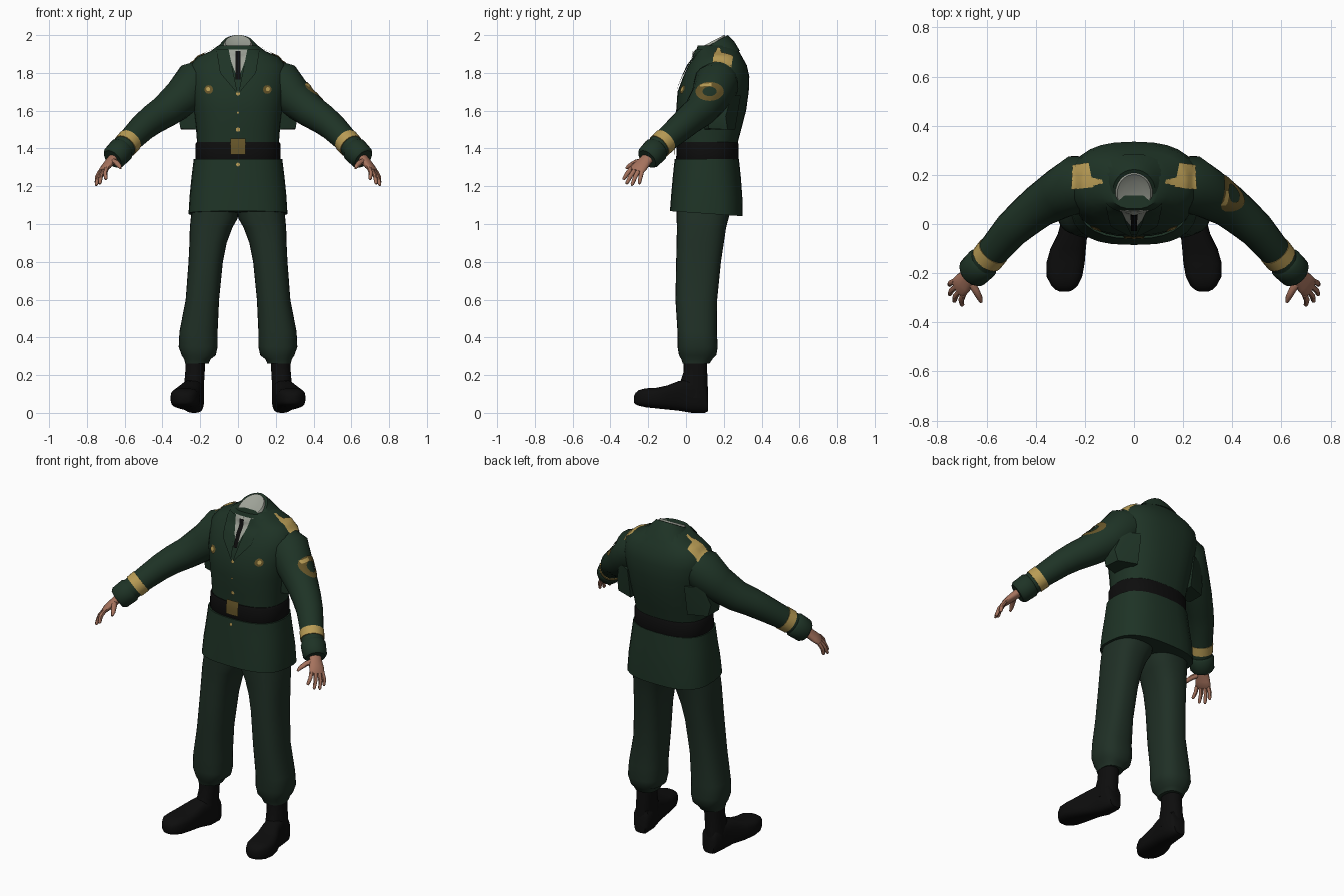
import bpy, bmesh, math
from mathutils import Vector
from mathutils.bvhtree import BVHTree

if "Cube" in bpy.data.objects:
    bpy.data.objects.remove(bpy.data.objects["Cube"])


def material(name, r, g, b):
    m = bpy.data.materials.new(name)
    m.diffuse_color = (r, g, b, 1)
    m.use_nodes = True
    m.node_tree.nodes["Principled BSDF"].inputs["Base Color"].default_value = m.diffuse_color
    return m


JACKET = material("jacket green", 0.013, 0.033, 0.019)
TROUSER = material("trouser green", 0.014, 0.029, 0.019)
BLACK = material("boot black", 0.004, 0.004, 0.004)
GOLD = material("gold", 0.48, 0.33, 0.09)
DARK_GOLD = material("dark gold", 0.13, 0.09, 0.022)
SKIN = material("skin", 0.38, 0.17, 0.11)
SHIRT = material("shirt grey", 0.34, 0.36, 0.31)


def finish(name, bm, mat, mirror=False, angle=45):
    me = bpy.data.meshes.new(name)
    bm.to_mesh(me)
    bm.free()
    ob = bpy.data.objects.new(name, me)
    bpy.context.collection.objects.link(ob)
    me.materials.append(mat)
    bpy.ops.object.select_all(action='DESELECT')
    ob.select_set(True)
    bpy.context.view_layer.objects.active = ob
    bpy.ops.object.shade_smooth_by_angle(angle=math.radians(angle))
    if mirror:
        ob.modifiers.new("mirror", 'MIRROR')
    return ob


def loft(name, rings, mat, mirror=False, angle=45):
    """Skin a list of equal point rings and cap both ends."""
    bm = bmesh.new()
    vs = [[bm.verts.new(p) for p in r] for r in rings]
    n = len(vs[0])
    for a, b in zip(vs, vs[1:]):
        for i in range(n):
            j = (i + 1) % n
            bm.faces.new((a[i], a[j], b[j], b[i]))
    bm.faces.new(vs[0][::-1])
    bm.faces.new(vs[-1])
    bmesh.ops.recalc_face_normals(bm, faces=bm.faces)
    return finish(name, bm, mat, mirror, angle)


def oval(a0, a1, b0, b1, n=2.4, segs=28):
    """Superellipse filling the rectangle a0..a1, b0..b1."""
    pts = []
    for i in range(segs):
        t = 2 * math.pi * i / segs
        c, s = math.cos(t), math.sin(t)
        pts.append(((a0 + a1) / 2 + (a1 - a0) / 2 * math.copysign(abs(c) ** (2 / n), c),
                    (b0 + b1) / 2 + (b1 - b0) / 2 * math.copysign(abs(s) ** (2 / n), s)))
    return pts


def level(z, x0, x1, y0, y1, n=2.4, tilt=0.0):
    return [(x, y, z + tilt * (y - (y0 + y1) / 2)) for x, y in oval(x0, x1, y0, y1, n)]


def body(z, half, y0, y1, n=2.5, tilt=0.0):
    return level(z, -half, half, y0, y1, n, tilt)


def tube(name, path, mat, ref=(0, 0, 1), segs=16, mirror=True):
    """Tube through (x, y, z, half width along ref, half thickness)."""
    pts = [Vector(p[:3]) for p in path]
    rings = []
    for i, p in enumerate(path):
        d = (pts[min(i + 1, len(pts) - 1)] - pts[max(i - 1, 0)]).normalized()
        side = Vector(ref)
        side = (side - d * side.dot(d)).normalized()
        up = d.cross(side)
        rings.append([pts[i] + side * p[3] * math.cos(2 * math.pi * k / segs)
                      + up * p[-1] * math.sin(2 * math.pi * k / segs) for k in range(segs)])
    return loft(name, rings, mat, mirror)


# Jacket body, belt and skirt
torso = loft("jacket_body", [
    body(1.41, .215, -.04, .268), body(1.50, .222, -.045, .292), body(1.60, .235, -.052, .318),
    body(1.70, .252, -.045, .332), body(1.78, .262, -.015, .335), body(1.84, .255, .012, .322),
    body(1.885, .215, .045, .297), body(1.915, .145, .052, .28), body(1.945, .105, .062, .262)], JACKET)
belt = loft("belt", [body(1.335, .222, -.048, .275), body(1.345, .226, -.052, .278),
                     body(1.425, .224, -.05, .277), body(1.435, .218, -.046, .272)], BLACK)
skirt = loft("jacket_skirt", [
    body(1.055, .262, -.085, .30, 2.8, -.07), body(1.15, .256, -.078, .298, 2.7, -.05),
    body(1.25, .246, -.07, .29), body(1.345, .234, -.06, .28)], JACKET)

# Collar and shirt neck, both sloping down to the front
collar = loft("jacket_collar", [body(1.905, .15, .045, .285, 2.2, .1), body(1.935, .108, .045, .255, 2.1, .3),
                                body(1.952, .086, .046, .222, 2, .55)], JACKET)
neck = loft("shirt_neck", [body(1.90, .08, .04, .2, 2, .3), body(1.95, .076, .04, .208, 2, .52),
                           body(1.96, .068, .046, .202, 2, .52), body(1.95, .04, .075, .175, 2, .5)], SHIRT)

# Sleeves, cuffs and gold cuff bands
sleeve = tube("sleeve", [
    (.15, .18, 1.785, .095), (.225, .162, 1.745, .12), (.30, .125, 1.665, .103), (.39, .07, 1.593, .087),
    (.45, .02, 1.555, .08), (.50, -.025, 1.515, .074), (.56, -.095, 1.455, .066),
    (.615, -.16, 1.395, .061)], JACKET, segs=20)
tube("cuff_band", [(.572, -.109, 1.442, .068), (.598, -.141, 1.413, .067)], GOLD, segs=20)
tube("cuff", [(.61, -.153, 1.40, .062), (.617, -.16, 1.393, .07), (.655, -.197, 1.353, .067),
              (.664, -.206, 1.344, .055)], JACKET, segs=20)

# Cloth fold hanging under each arm
bm = bmesh.new()
for p in [(.19, .09, 1.50), (.19, .26, 1.50), (.305, .12, 1.505), (.30, .22, 1.50), (.315, .12, 1.57),
          (.315, .21, 1.57), (.30, .10, 1.66), (.28, .24, 1.68), (.19, .08, 1.68), (.19, .29, 1.68)]:
    bm.verts.new(p)
bmesh.ops.convex_hull(bm, input=bm.verts)
finish("underarm_fold", bm, JACKET, True)

# Hands: palm, four fingers and a thumb
WIDE = Vector((.5, .8, -.22)).normalized()
knuckle = Vector((.712, -.26, 1.288))
tube("palm", [(.645, -.185, 1.365, .034, .028), (.672, -.215, 1.335, .036, .024),
              (.695, -.24, 1.308, .044, .021), (.712, -.258, 1.288, .045, .017),
              (.72, -.265, 1.28, .038, .01)], SKIN, WIDE)
for name, s, tip in [("index_finger", -.034, (.70, -.332, 1.235)), ("middle_finger", -.011, (.733, -.316, 1.212)),
                     ("ring_finger", .012, (.752, -.288, 1.204)), ("little_finger", .033, (.752, -.248, 1.212))]:
    base, tip = knuckle + WIDE * s, Vector(tip)
    mid = base.lerp(tip, .5) + Vector((.006, 0, .004))
    tube(name, [(*base, .012), (*mid, .0115), (*base.lerp(tip, .9), .0095), (*tip, .005)], SKIN, WIDE, 8)
tube("thumb", [(.672, -.225, 1.335, .017), (.645, -.268, 1.325, .015), (.628, -.30, 1.308, .012),
               (.622, -.318, 1.295, .006)], SKIN, segs=8)

# Trouser legs with gathered hems
loft("trouser_leg", [level(z, a, b, c, d, 2.5) for z, a, b, c, d in [
    (1.13, -.01, .235, -.05, .25), (1.03, .002, .25, -.05, .225), (.98, .03, .255, -.048, .212),
    (.90, .06, .257, -.05, .20), (.80, .08, .262, -.052, .185), (.60, .10, .277, -.056, .165),
    (.43, .108, .31, -.045, .163), (.35, .108, .314, -.045, .168), (.305, .118, .298, -.037, .16),
    (.285, .145, .285, -.025, .14), (.262, .155, .28, -.018, .125)]], TROUSER, True)

# Boots: shaft and rounded foot turned slightly outward
loft("boot_shaft", [level(z, a, b, c, d, 2.2) for z, a, b, c, d in [
    (.31, .172, .278, -.012, .113), (.22, .176, .279, -.012, .112), (.15, .18, .285, -.035, .115),
    (.08, .18, .29, -.05, .116)]], BLACK, True)
loft("boot_foot", [[(x, y, z) for x, z in oval(c - w, c + w, z0, z1, 3)] for y, c, w, z0, z1 in [
    (.116, .23, .036, .008, .10), (.10, .23, .05, 0, .15), (.03, .235, .056, 0, .18),
    (-.04, .25, .06, .012, .168), (-.10, .268, .072, .018, .145), (-.16, .279, .078, .024, .132),
    (-.215, .283, .072, .03, .13), (-.25, .283, .054, .038, .12), (-.268, .283, .035, .045, .105),
    (-.275, .283, .018, .055, .09)]], BLACK, True, 50)

# Thin plates laid onto the clothes by casting rays
TARGETS = [BVHTree.FromPolygons([v.co for v in o.data.vertices], [p.vertices for p in o.data.polygons])
           for o in (torso, belt, skirt, collar, neck, sleeve)]


def plate(name, mat, shape, axis, nu=8, nv=8, lift=.005, mirror=False):
    """shape(u, v) gives a 2D point seen from 'front', 'side' or 'top'."""
    bm, grid = bmesh.new(), {}
    way = Vector({"front": (0, 1, 0), "side": (-1, 0, 0), "top": (0, 0, -1)}[axis])
    for i in range(nu + 1):
        for j in range(nv + 1):
            a, b = shape(i / nu, j / nv)
            start = Vector({"front": (a, -2, b), "side": (2, a, b), "top": (a, b, 4)}[axis])
            hits = [h for h in (t.ray_cast(start, way) for t in TARGETS) if h[0]]
            if hits:
                grid[i, j] = bm.verts.new(min(hits, key=lambda h: h[3])[0] - way * lift)
    for i in range(nu):
        for j in range(nv):
            k = [(i, j), (i + 1, j), (i + 1, j + 1), (i, j + 1)]
            if all(c in grid for c in k):
                bm.faces.new([grid[c] for c in k])
    bmesh.ops.remove_doubles(bm, verts=bm.verts, dist=1e-4)
    bm.normal_update()
    bmesh.ops.reverse_faces(bm, faces=[f for f in bm.faces if f.normal.dot(way) > 0])
    return finish(name, bm, mat, mirror)


def quad(*c):
    p = [Vector(q) for q in c]
    return lambda u, v: p[0].lerp(p[1], u).lerp(p[3].lerp(p[2], u), v)


def ring(a, b, ra, rb, inner=0.02):
    def shape(u, v):
        r, t = inner + (1 - inner) * u, 2 * math.pi * v
        return a + ra * r * math.cos(t), b + rb * r * math.sin(t)
    return shape


# Shirt front, tie and lapels
plate("shirt_front", SHIRT, quad((-.062, 1.925), (.062, 1.925), (.004, 1.775), (-.004, 1.775)), "front", 8, 10, .004)
plate("tie", BLACK, quad((-.014, 1.915), (.014, 1.915), (.012, 1.765), (-.012, 1.765)), "front", 2, 10, .008)
plate("lapel", JACKET, quad((.05, 1.925), (.115, 1.925), (.095, 1.80), (.002, 1.69)), "front", 6, 10, .009, True)

# Buckle, buttons and pocket studs
plate("buckle", DARK_GOLD, quad((-.04, 1.452), (.04, 1.452), (.04, 1.368), (-.04, 1.368)), "front", 4, 4, .009)
for k, (z, r) in enumerate([(1.69, .011), (1.59, .006), (1.50, .012), (1.315, .010)]):
    plate(f"button_{k}", GOLD, ring(0, z, r, r), "front", 2, 10, .007)
plate("pocket_badge", DARK_GOLD, ring(.155, 1.712, .023, .023), "front", 2, 12, .005, True)
plate("pocket_stud", GOLD, ring(.158, 1.714, .011, .011), "front", 2, 10, .008, True)

# Shoulder boards and sleeve patch
plate("shoulder_board", GOLD, quad((.165, .15), (.255, .14), (.25, .24), (.185, .25)), "top", 8, 8, .006, True)
plate("shoulder_tab", GOLD, quad((.125, .165), (.17, .155), (.175, .19), (.13, .18)), "top", 4, 4, .006, True)
plate("sleeve_patch", DARK_GOLD, ring(.125, 1.702, .075, .05, .5), "side", 4, 28, .006)
plate("sleeve_patch_bar", GOLD, quad((.075, 1.742), (.135, 1.746), (.135, 1.732), (.075, 1.728)), "side", 6, 2, .008)
